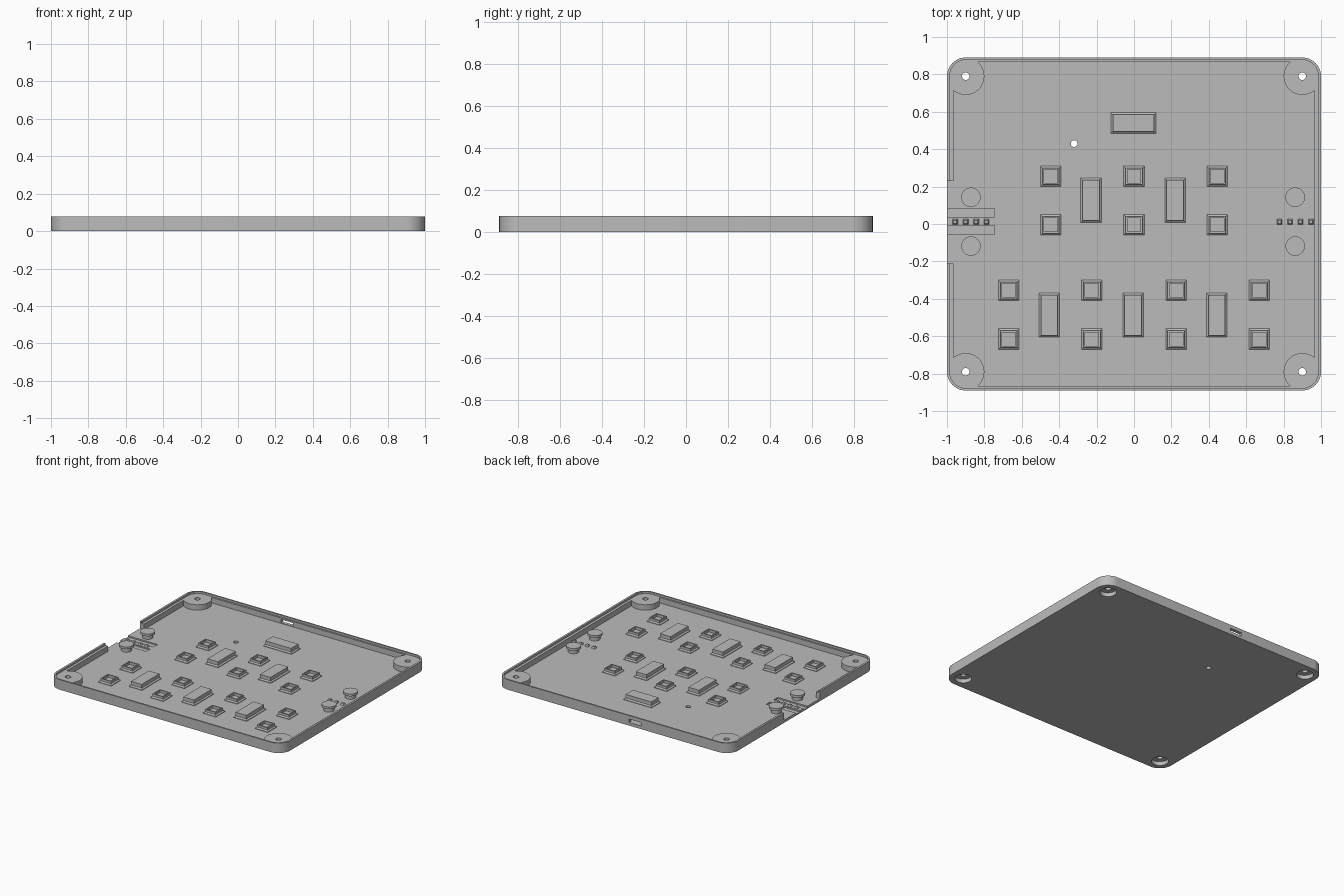
import bpy, bmesh
from math import sin, cos, pi, asin, radians

if "Cube" in bpy.data.objects:
    bpy.data.objects.remove(bpy.data.objects["Cube"])

grey = bpy.data.materials.new("grey plastic")
grey.use_nodes = True
grey.diffuse_color = (0.5, 0.5, 0.5, 1)
grey.node_tree.nodes["Principled BSDF"].inputs["Base Color"].default_value = (0.5, 0.5, 0.5, 1)

W, D, H = 1.0, 0.89, 0.077      # half width, half depth, height
FLOOR, LEDGE = 0.02, 0.062
BX, BY, BR = 0.9, 0.79, 0.1     # corner bosses


def loft(name, rings, at=(0, 0, 0)):
    """Closed solid through a stack of (outline, z) rings."""
    bm = bmesh.new()
    loops = [[bm.verts.new((x, y, z)) for x, y in pts] for pts, z in rings]
    for a, b in zip(loops, loops[1:]):
        n = len(a)
        for i in range(n):
            j = (i + 1) % n
            bm.faces.new((a[i], a[j], b[j], b[i]))
    bm.faces.new(loops[0][::-1])
    bm.faces.new(loops[-1])
    me = bpy.data.meshes.new(name)
    bm.to_mesh(me)
    bm.free()
    me.materials.append(grey)
    ob = bpy.data.objects.new(name, me)
    ob.location = at
    bpy.context.collection.objects.link(ob)
    return ob


def rect(hx, hy):
    return [(-hx, -hy), (hx, -hy), (hx, hy), (-hx, hy)]


def arc(cx, cy, r, a0, a1, n):
    return [(cx + r * cos(a0 + (a1 - a0) * i / n), cy + r * sin(a0 + (a1 - a0) * i / n))
            for i in range(n + 1)]


def circle(r, n=32):
    return arc(0, 0, r, 0, 2 * pi, n)[:-1]


def round_rect(hx, hy, r):
    pts = []
    for k, (sx, sy) in enumerate([(1, 1), (-1, 1), (-1, -1), (1, -1)]):
        pts += arc(sx * (hx - r), sy * (hy - r), r, k * pi / 2, (k + 1) * pi / 2, 10)
    return pts


def pocket(hx, hy):
    """Rectangle whose corners are scooped out around the bosses."""
    a0 = -asin(1) + asin((hx - BX) / BR)
    a1 = -pi - asin((hy - BY) / BR)
    quarter = arc(BX, BY, BR, a0, a1, 18)
    pts = []
    for sx, sy in [(1, 1), (-1, 1), (-1, -1), (1, -1)]:
        q = [(sx * x, sy * y) for x, y in quarter]
        pts += q if sx * sy > 0 else q[::-1]
    return pts


def cut(target, outline, z0, z1, at=(0, 0)):
    tool = loft("cutter", [(outline, z0), (outline, z1)], (at[0], at[1], 0))
    tool.hide_render = True
    mod = target.modifiers.new("cut", "BOOLEAN")
    mod.operation, mod.solver, mod.object = "DIFFERENCE", "EXACT", tool
    bpy.context.view_layer.objects.active = target
    bpy.ops.object.modifier_apply(modifier=mod.name)
    bpy.data.objects.remove(tool)


def smooth(ob):
    bpy.ops.object.select_all(action="DESELECT")
    ob.select_set(True)
    bpy.context.view_layer.objects.active = ob
    bpy.ops.object.shade_smooth_by_angle(angle=radians(30))


# Tray shell: lid recess, main pocket and open side
shell = round_rect(W, D, BR)
tray = loft("tray", [(shell, 0), (shell, H)])
cut(tray, round_rect(W - 0.015, D - 0.012, BR - 0.013), LEDGE, 0.2)
cut(tray, pocket(W - 0.035, D - 0.025), FLOOR, 0.2)
cut(tray, rect(0.1, 0.22), FLOOR, 0.2, (-W, 0.01))

# Screw holes with counterbores underneath
for sx in (-1, 1):
    for sy in (-1, 1):
        cut(tray, circle(0.02), -0.1, 0.2, (sx * BX, sy * BY))
        cut(tray, circle(0.06), -0.1, 0.03, (sx * BX, sy * BY))

# Floor hole, port slot in the back wall, contact grooves
cut(tray, circle(0.018, 24), -0.1, 0.1, (-0.32, 0.43))
cut(tray, rect(0.052, 0.1), 0.024, 0.05, (-0.187, D))
for y in (0.059, -0.032):
    cut(tray, rect(0.2, 0.024), 0.01, 0.1, (-0.945, y))
smooth(tray)


# Square sockets with a flared foot and a recess on top
def socket(x, y):
    profile = [(0.055, 0.02), (0.055, 0.024), (0.045, 0.032),
               (0.045, 0.05), (0.036, 0.05), (0.036, 0.03)]
    loft("socket", [(rect(h, h), z) for h, z in profile], (x, y, 0))


for y in (0.255, -0.005):
    for x in (-0.445, 0, 0.445):
        socket(x, y)
for y in (-0.355, -0.615):
    for x in (-0.67, -0.225, 0.225, 0.67):
        socket(x, y)


# Solid blocks with the same flared foot
def block(x, y, hx, hy):
    profile = [(0, 0.02), (0, 0.024), (0.01, 0.032), (0.01, 0.06)]
    loft("block", [(rect(hx - i, hy - i), z) for i, z in profile], (x, y, 0))


for x, y in [(-0.23, 0.127), (0.22, 0.127), (-0.453, -0.487), (-0.005, -0.487), (0.442, -0.487)]:
    block(x, y, 0.055, 0.118)
block(-0.003, 0.54, 0.12, 0.055)

# Pegs with wider caps, and rows of contact pins
for side, cx in ((-1, -0.872), (1, 0.862)):
    for y in (0.143, -0.118):
        peg = loft("peg", [(circle(r), z) for r, z in
                           [(0.038, 0.02), (0.038, 0.046), (0.052, 0.05), (0.052, 0.068)]], (cx, y, 0))
        smooth(peg)
    for i in range(4):
        loft("contact_pin", [(rect(0.014, 0.014), 0.02), (rect(0.008, 0.008), 0.034)],
             (cx + (i - 1.5) * 0.056, 0.012, 0))
